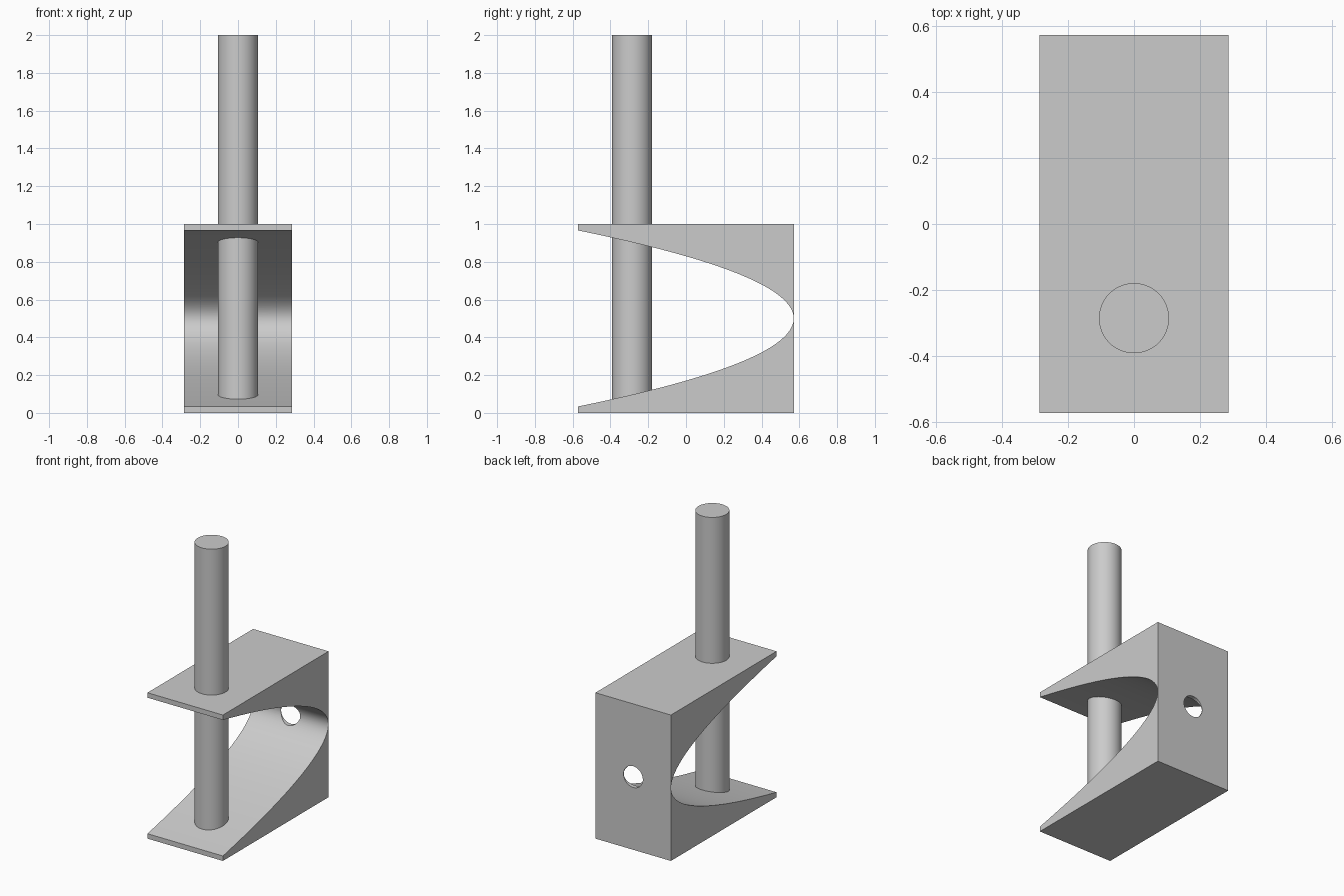
import bpy
import bmesh
import math

if "Cube" in bpy.data.objects:
    bpy.data.objects.remove(bpy.data.objects["Cube"], do_unlink=True)

HALF_W, HALF_D, HEIGHT = 0.286, 0.572, 1.0   # bracket block
LIP = 0.034                                  # thickness at the open front
APEX = 0.57                                  # deepest point of the cavity
ROD_R, ROD_Y, ROD_TOP = 0.106, -0.285, 2.0
HOLE_R = 0.073
STEPS = 96

grey = bpy.data.materials.new("plain grey")
grey.use_nodes = True
colour = (0.6, 0.6, 0.6, 1)
grey.diffuse_color = colour
grey.node_tree.nodes["Principled BSDF"].inputs["Base Color"].default_value = colour


def smooth(obj):
    bpy.ops.object.select_all(action="DESELECT")
    obj.select_set(True)
    bpy.context.view_layer.objects.active = obj
    bpy.ops.object.shade_smooth_by_angle(angle=math.radians(30))


def cylinder(name, radius, depth, location, rotation=(0, 0, 0)):
    bpy.ops.mesh.primitive_cylinder_add(vertices=64, radius=radius, depth=depth,
                                        location=location, rotation=rotation)
    obj = bpy.context.object
    obj.name = name
    obj.data.materials.append(grey)
    return obj


# Bracket: side profile with a parabolic cavity, extruded across x
mid = HEIGHT / 2
reach = mid - LIP
profile = [(-HALF_D, 0), (HALF_D, 0), (HALF_D, HEIGHT), (-HALF_D, HEIGHT)]
for i in range(STEPS + 1):
    t = 1 - 2 * i / STEPS
    profile.append((APEX - (APEX + HALF_D) * t * t, mid + reach * t))

bm = bmesh.new()
side = bm.faces.new([bm.verts.new((-HALF_W, y, z)) for y, z in profile])
extruded = bmesh.ops.extrude_face_region(bm, geom=[side])
moved = [g for g in extruded["geom"] if isinstance(g, bmesh.types.BMVert)]
bmesh.ops.translate(bm, verts=moved, vec=(2 * HALF_W, 0, 0))
bmesh.ops.recalc_face_normals(bm, faces=bm.faces)
mesh = bpy.data.meshes.new("bracket")
bm.to_mesh(mesh)
bm.free()
mesh.materials.append(grey)
bracket = bpy.data.objects.new("bracket", mesh)
bpy.context.collection.objects.link(bracket)

# Round hole through the back wall
cutter = cylinder("hole_cutter", HOLE_R, 0.4, (0, HALF_D, mid), (math.pi / 2, 0, 0))
cutter.hide_render = True
cut = bracket.modifiers.new("back_hole", "BOOLEAN")
cut.operation = "DIFFERENCE"
cut.solver = "EXACT"
cut.object = cutter
bpy.ops.object.select_all(action="DESELECT")
bracket.select_set(True)
bpy.context.view_layer.objects.active = bracket
bpy.ops.object.modifier_apply(modifier=cut.name)
bpy.data.objects.remove(cutter, do_unlink=True)
smooth(bracket)

# Upright rod through both arms
rod = cylinder("rod", ROD_R, ROD_TOP, (0, ROD_Y, ROD_TOP / 2))
smooth(rod)
